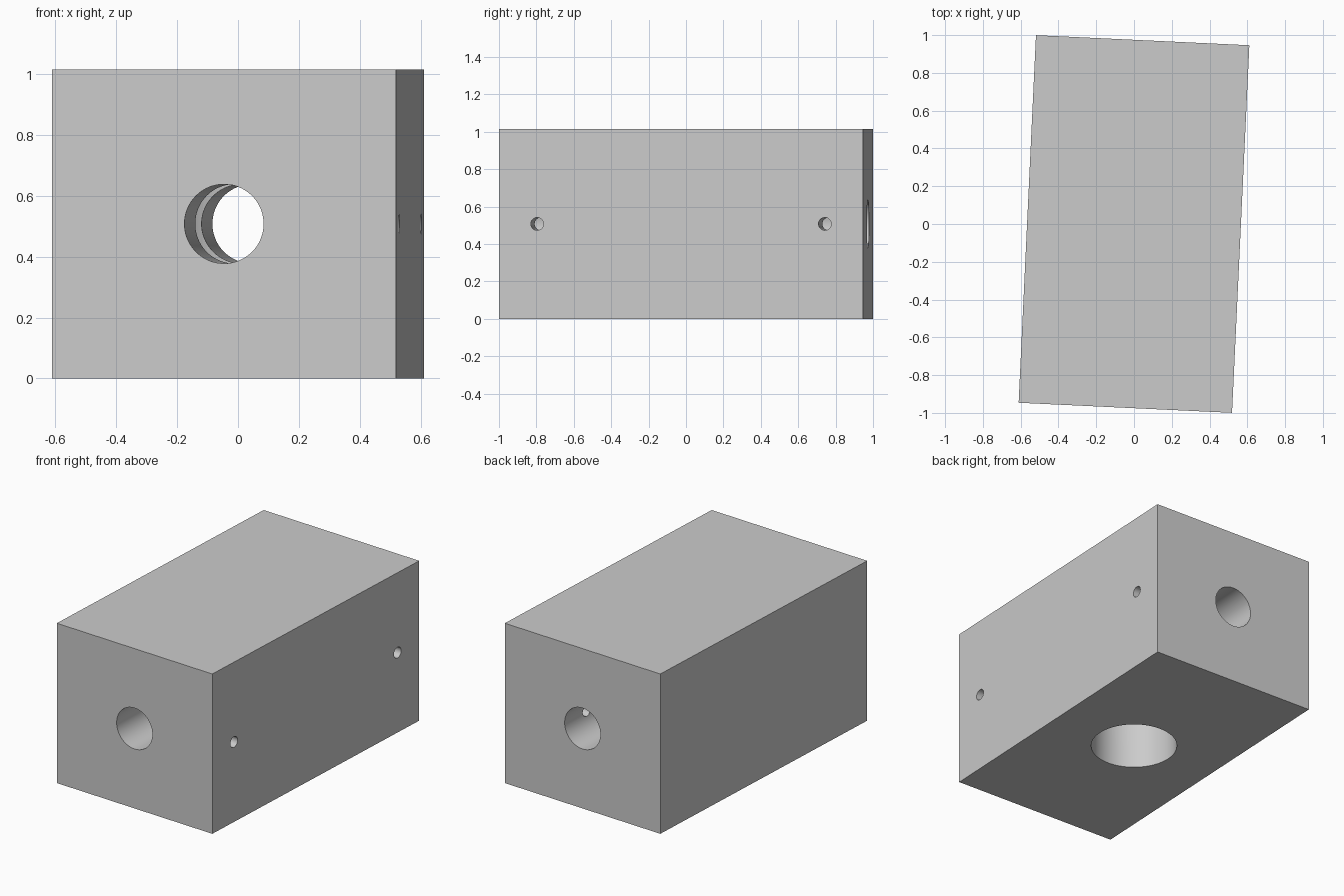
import bpy
from math import pi, radians

cube = bpy.data.objects.get("Cube")
if cube:
    bpy.data.objects.remove(cube, do_unlink=True)

WIDTH, LENGTH, HEIGHT = 1.131, 1.948, 1.015
MID = HEIGHT / 2

# Plain grey for the whole block
grey = bpy.data.materials.new("plain grey")
grey.use_nodes = True
colour = (0.6, 0.6, 0.6, 1)
grey.diffuse_color = colour
grey.node_tree.nodes["Principled BSDF"].inputs["Base Color"].default_value = colour

# Solid block
bpy.ops.mesh.primitive_cube_add(size=1, location=(0, 0, MID))
block = bpy.context.object
block.name = "drilled_block"
block.scale = (WIDTH, LENGTH, HEIGHT)
bpy.ops.object.transform_apply(location=True, rotation=True, scale=True)
block.data.materials.append(grey)


def drill(radius, depth, location, rotation=(0, 0, 0), sides=96):
    """Cut a round hole centred on the given point, then drop the cutter."""
    bpy.ops.mesh.primitive_cylinder_add(vertices=sides, radius=radius, depth=depth,
                                        location=location, rotation=rotation)
    cutter = bpy.context.object
    cutter.hide_render = True
    cutter.data.materials.append(grey)
    cut = block.modifiers.new("hole", 'BOOLEAN')
    cut.operation = 'DIFFERENCE'
    cut.solver = 'EXACT'
    cut.object = cutter
    bpy.context.view_layer.objects.active = block
    bpy.ops.object.modifier_apply(modifier=cut.name)
    bpy.data.objects.remove(cutter, do_unlink=True)


# Long bore from front to back
drill(0.13, LENGTH + 0.2, (0, 0, MID), (pi / 2, 0, 0))

# Blind round pocket in the underside, crossing the bore
POCKET = 0.74
drill(0.255, 2 * POCKET, (0, 0, 0))

# Two small side holes reaching the bore
for y in (-0.77, 0.77):
    drill(0.034, WIDTH / 2 + 0.1, (WIDTH / 4 + 0.05, y, MID), (0, pi / 2, 0), 48)

# Slight turn about the vertical axis, smooth hole walls with sharp rims
block.rotation_euler.z = radians(-2.7)
bpy.ops.object.select_all(action='DESELECT')
block.select_set(True)
bpy.context.view_layer.objects.active = block
bpy.ops.object.transform_apply(location=False, rotation=True, scale=False)
bpy.ops.object.shade_smooth_by_angle(angle=radians(30))
